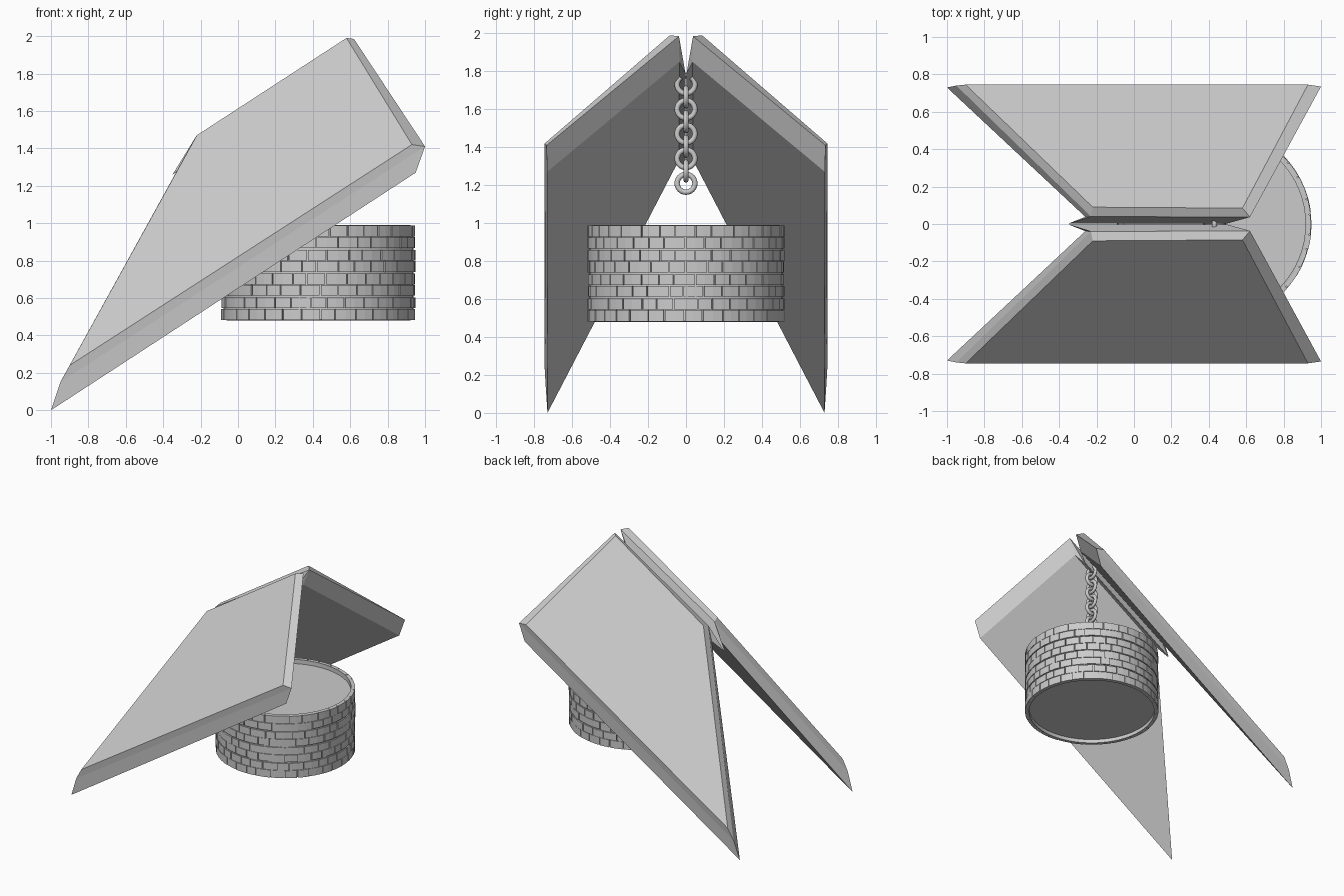
import bpy, bmesh, math, random
from mathutils import Matrix

if "Cube" in bpy.data.objects:
    bpy.data.objects.remove(bpy.data.objects["Cube"])

random.seed(4)
CX = 0.43          # well and chain axis
R_OUT, R_IN, R_CORE = 0.52, 0.487, 0.508
Z0, Z1 = 0.48, 0.99


def finish(bm, name, smooth=False):
    bmesh.ops.recalc_face_normals(bm, faces=bm.faces)
    me = bpy.data.meshes.new(name)
    bm.to_mesh(me)
    bm.free()
    ob = bpy.data.objects.new(name, me)
    bpy.context.collection.objects.link(ob)
    if smooth:
        bpy.context.view_layer.objects.active = ob
        ob.select_set(True)
        bpy.ops.object.shade_smooth_by_angle(angle=math.radians(35))
        ob.select_set(False)
    return ob


# Roof panels: bevelled slanted slabs, mirrored across y
POINTS = {
    "A1": (-.22, .09, 1.47), "B1": (.58, .085, 1.99), "C1": (.93, .745, 1.42), "D1": (-.90, .745, .24),
    "A2": (-.23, .04, 1.455), "B2": (.62, .037, 1.985), "C2": (1.0, .735, 1.41), "D2": (-.95, .74, .15),
    "A3": (-.26, .038, 1.33), "B3": (.57, .035, 1.85), "C3": (.95, .732, 1.27), "D3": (-1.0, .73, 0),
    "A4": (-.35, .003, 1.26), "B4": (.50, .003, 1.79),
}
FACES = ["A1 B1 C1 D1",
         "A1 B1 B2 A2", "B1 C1 C2 B2", "C1 D1 D2 C2", "D1 A1 A2 D2",
         "B2 C2 C3 B3", "C2 D2 D3 C3", "D2 A2 A3 D3",
         "A2 B2 B4 A4", "B2 B3 B4", "A2 A4 A3",
         "A3 B3 C3 D3", "A4 B4 B3 A3"]
for side, name in ((1, "back_roof_panel"), (-1, "front_roof_panel")):
    bm = bmesh.new()
    v = {k: bm.verts.new((x, side * y, z)) for k, (x, y, z) in POINTS.items()}
    for f in FACES:
        bm.faces.new([v[k] for k in f.split()])
    finish(bm, name)

# Well core: revolved drum with recessed top and bottom
SEG = 64
profile = [(R_IN, .955), (R_IN, Z1), (R_CORE, Z1 - .004), (R_CORE, Z0 + .004), (R_IN, Z0), (R_IN, .51)]
bm = bmesh.new()
rings = [[bm.verts.new((CX + r * math.cos(2 * math.pi * i / SEG), r * math.sin(2 * math.pi * i / SEG), z))
          for i in range(SEG)] for r, z in profile]
for a, b in zip(rings, rings[1:]):
    for i in range(SEG):
        j = (i + 1) % SEG
        bm.faces.new((a[i], a[j], b[j], b[i]))
bm.faces.new(rings[0])
bm.faces.new(rings[-1])
finish(bm, "well_core", smooth=True)


# Well bricks: staggered courses of curved blocks
def brick(bm, a0, a1, z0, z1, r):
    steps = 2
    cols = []
    for i in range(steps + 1):
        a = a0 + (a1 - a0) * i / steps
        c, s = math.cos(a), math.sin(a)
        cols.append([bm.verts.new((CX + q * c, q * s, z))
                     for q, z in ((R_IN + .003, z0), (r, z0), (r, z1), (R_IN + .003, z1))])
    for p, q in zip(cols, cols[1:]):
        for i in range(4):
            j = (i + 1) % 4
            bm.faces.new((p[i], p[j], q[j], q[i]))
    bm.faces.new(cols[0])
    bm.faces.new(cols[-1])


ROWS, COUNT = 8, 32
h = (Z1 - Z0) / ROWS
bm = bmesh.new()
for row in range(ROWS):
    step = 2 * math.pi / COUNT
    joints = [(i + .5 * (row % 2) + random.uniform(-.16, .16)) * step for i in range(COUNT)]
    joints.append(joints[0] + 2 * math.pi)
    # wider mortar line between pairs of courses
    low = Z0 + row * h + (.005 if row % 2 == 0 and row else .0015)
    high = Z0 + (row + 1) * h - (.005 if row % 2 and row < ROWS - 1 else .0015)
    for a0, a1 in zip(joints, joints[1:]):
        brick(bm, a0 + .006, a1 - .006, low, high, R_OUT - random.uniform(0, .004))
finish(bm, "well_bricks")

# Chain: nine round links, alternately turned
for k in range(9):
    z = 1.73 - .065 * k
    bpy.ops.mesh.primitive_torus_add(
        major_segments=24, minor_segments=10, major_radius=.047, minor_radius=.014,
        location=(CX, 0, z),
        rotation=(0, math.pi / 2, 0) if k % 2 == 0 else (math.pi / 2, 0, 0))
    link = bpy.context.object
    link.name = f"chain_link_{k + 1}"
    bpy.ops.object.shade_smooth_by_angle(angle=math.radians(60))
